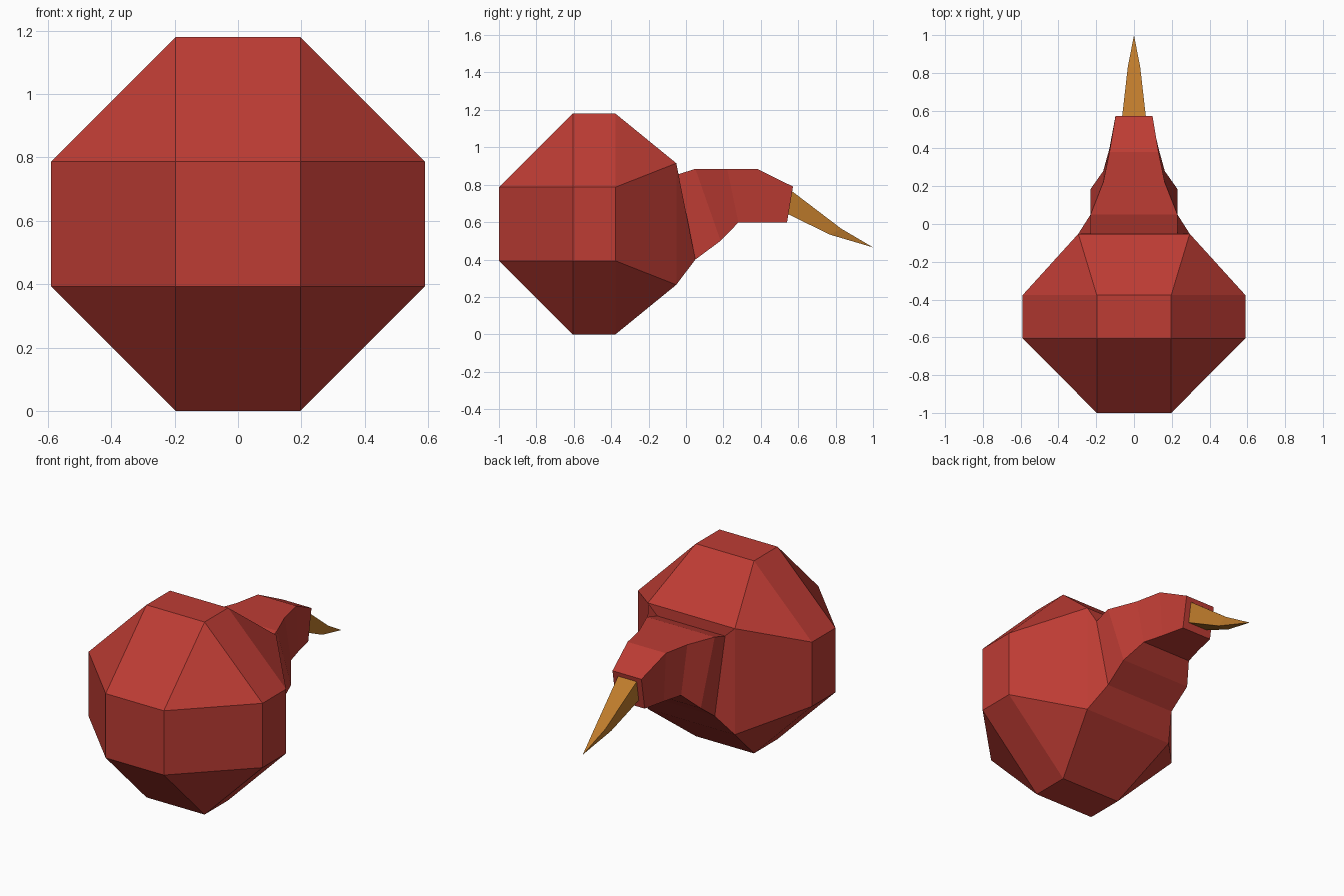
import bpy, bmesh
from mathutils import Vector

if "Cube" in bpy.data.objects:
    bpy.data.objects.remove(bpy.data.objects["Cube"], do_unlink=True)


def material(name, color):
    mat = bpy.data.materials.new(name)
    mat.use_nodes = True
    mat.diffuse_color = color
    mat.node_tree.nodes["Principled BSDF"].inputs["Base Color"].default_value = color
    return mat


def finish(bm, name, mat):
    bmesh.ops.recalc_face_normals(bm, faces=bm.faces)
    mesh = bpy.data.meshes.new(name)
    bm.to_mesh(mesh)
    bm.free()
    mesh.materials.append(mat)
    obj = bpy.data.objects.new(name, mesh)
    bpy.context.collection.objects.link(obj)
    return obj


def ring(bm, top, bottom, half_top, half_bottom):
    """Four-cornered section; top and bottom are (y, z)."""
    return [bm.verts.new(p) for p in (
        (-half_top, *top), (half_top, *top),
        (half_bottom, *bottom), (-half_bottom, *bottom))]


def bridge(bm, a, b):
    for i in range(4):
        j = (i + 1) % 4
        bm.faces.new((a[i], a[j], b[j], b[i]))


red = material("feather red", (0.51, 0.045, 0.034, 1))
amber = material("beak amber", (0.52, 0.2, 0.025, 1))

# Body: faceted ball, two octagon rings between a back and a front square
MID, NARROW, WIDE = 0.59, 0.197, 0.59
points = []
for sx in (-1, 1):
    for sz in (-1, 1):
        points.append((sx * NARROW, -1, MID + sz * NARROW))
        for y in (-0.605, -0.377):
            points.append((sx * NARROW, y, MID + sz * WIDE))
            points.append((sx * WIDE, y, MID + sz * NARROW))
        points.append((sx * 0.295, -0.052, MID + sz * 0.325))
bm = bmesh.new()
for p in points:
    bm.verts.new(p)
bmesh.ops.convex_hull(bm, input=bm.verts)
bmesh.ops.dissolve_limit(bm, angle_limit=0.02, verts=bm.verts, edges=bm.edges)
bm.normal_update()
# The neck grows out of the front square
opening = [f for f in bm.faces if abs(f.normal.y) > 0.99
           and f.calc_center_median().y > -0.1]
bmesh.ops.delete(bm, geom=opening, context="FACES")
finish(bm, "body", red)

# Neck and head: square sections turning forward
sections = [
    ((-0.052, 0.915), (-0.052, 0.265), 0.295, 0.295),
    ((-0.05, 0.853), (0.05, 0.4), 0.23, 0.23),
    ((0.05, 0.885), (0.185, 0.5), 0.23, 0.23),
    ((0.22, 0.885), (0.28, 0.598), 0.163, 0.163),
    ((0.38, 0.885), (0.4, 0.598), 0.13, 0.13),
    ((0.572, 0.79), (0.54, 0.598), 0.098, 0.098),
]
bm = bmesh.new()
rings = [ring(bm, *s) for s in sections]
for a, b in zip(rings, rings[1:]):
    bridge(bm, a, b)
bm.faces.new(rings[-1])
finish(bm, "neck_and_head", red)

# Beak: two tapering sections and a point
bm = bmesh.new()
base = ring(bm, (0.567, 0.765), (0.547, 0.642), 0.063, 0.063)
middle = ring(bm, (0.83, 0.565), (0.77, 0.533), 0.033, 0.033)
bridge(bm, base, middle)
tip = bm.verts.new(Vector((0, 1, 0.465)))
for i in range(4):
    bm.faces.new((middle[i], middle[(i + 1) % 4], tip))
finish(bm, "beak", amber)
